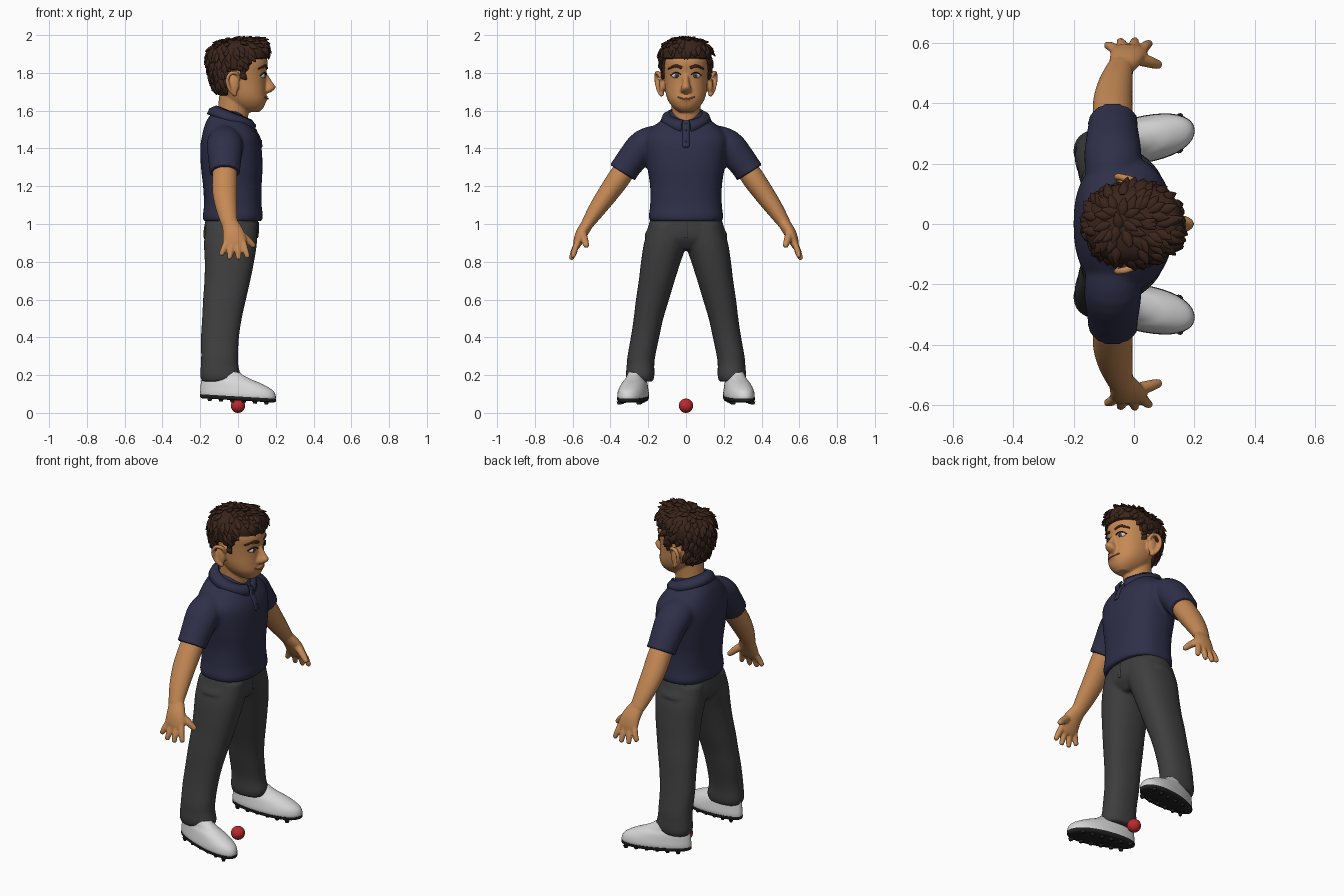
import bpy, bmesh, math, random
from mathutils import Vector
from mathutils.bvhtree import BVHTree

if "Cube" in bpy.data.objects:
    bpy.data.objects.remove(bpy.data.objects["Cube"])
random.seed(4)


def material(name, *rgb):
    m = bpy.data.materials.new(name)
    m.use_nodes = True
    m.diffuse_color = (*rgb, 1)
    m.node_tree.nodes["Principled BSDF"].inputs["Base Color"].default_value = (*rgb, 1)
    return m


SKIN = material("warm skin", .56, .25, .09)
LIP = material("lip brown", .40, .14, .06)
NAVY = material("navy cloth", .028, .029, .066)
GREY = material("charcoal cloth", .048, .048, .048)
HAIR = material("dark brown hair", .042, .018, .011)
WHITE = material("white leather", .68, .68, .68)
BLACK = material("black rubber", .015, .015, .016)
RED = material("red ball", .5, .022, .028)
IRIS = material("grey iris", .09, .075, .065)


def resample(rows, k=4):
    """Catmull-Rom interpolation of rows of numbers."""
    out = []
    for i in range(len(rows) - 1):
        quad = [rows[min(max(i + d, 0), len(rows) - 1)] for d in (-1, 0, 1, 2)]
        for j in range(k):
            t = j / k
            out.append([.5 * (2*b + (c-a)*t + (2*a-5*b+4*c-d)*t*t + (3*b-a-3*c+d)*t**3)
                        for a, b, c, d in zip(*quad)])
    return out + [list(rows[-1])]


def skin_rings(bm, rings):
    loops = [[bm.verts.new(p) for p in r] for r in rings]
    n = len(loops[0])
    for a, b in zip(loops, loops[1:]):
        for i in range(n):
            bm.faces.new((a[i], a[(i+1) % n], b[(i+1) % n], b[i]))
    bm.faces.new(loops[0])
    bm.faces.new(loops[-1])


def power(v, p):
    return math.copysign(abs(v) ** p, v)


def slab(bm, rows, p=.88, side=1, seg=40):
    """Stack of level rings; rows are z, back, front, y from, y to (or half width)."""
    rows = [r if len(r) == 5 else (*r[:3], -r[3], r[3]) for r in rows]
    rings = []
    for z, xb, xf, y0, y1 in resample(rows):
        ring = []
        for i in range(seg):
            a = math.tau * i / seg
            ring.append(Vector(((xb+xf)/2 + (xf-xb)/2 * power(math.cos(a), p),
                                side * ((y0+y1)/2 + (y1-y0)/2 * power(math.sin(a), p)), z)))
        rings.append(ring)
    skin_rings(bm, rings)


def tube(bm, pts, side=1, hint=(1, 0, 0), seg=16, k=4, rounded=True):
    """Oval tube; points are x, y, z, radius along hint, radius across."""
    rows = resample(pts, k)
    pos = [Vector(r[:3]) for r in rows]
    rings = []

    def ring(c, u, v, ra, rb):
        pts = [c + u*ra*math.cos(math.tau*i/seg) + v*rb*math.sin(math.tau*i/seg) for i in range(seg)]
        rings.append([Vector((q.x, side*q.y, q.z)) for q in pts])

    for i, r in enumerate(rows):
        t = (pos[min(i+1, len(pos)-1)] - pos[max(i-1, 0)]).normalized()
        u = Vector(hint)
        u = (u - t * u.dot(t)).normalized()
        ring(pos[i], u, t.cross(u), r[3], r[4])
    if rounded:
        ring(pos[-1] + t*r[4]*.6, u, t.cross(u), r[3]*.65, r[4]*.65)
    skin_rings(bm, rings)


def ball(bm, centre, radii, seg=20):
    vs = bmesh.ops.create_uvsphere(bm, u_segments=seg, v_segments=seg*2//3, radius=1)["verts"]
    for v in vs:
        v.co = Vector(c + q*r for c, q, r in zip(centre, v.co, radii))


def finish(bm, name, mat, voxel=0, smooth=4):
    bmesh.ops.recalc_face_normals(bm, faces=bm.faces)
    me = bpy.data.meshes.new(name)
    bm.to_mesh(me)
    bm.free()
    me.materials.append(mat)
    ob = bpy.data.objects.new(name, me)
    bpy.context.collection.objects.link(ob)
    bpy.ops.object.select_all(action="DESELECT")
    ob.select_set(True)
    bpy.context.view_layer.objects.active = ob
    bpy.ops.object.shade_smooth_by_angle(angle=math.radians(50))
    if voxel:
        m = ob.modifiers.new("blend", "REMESH")
        m.mode, m.voxel_size, m.use_smooth_shade = "VOXEL", voxel, True
        m = ob.modifiers.new("soften", "SMOOTH")
        m.factor, m.iterations = .5, smooth
    return ob


def surface(tree, y, z):
    return tree.ray_cast(Vector((1, y, z)), Vector((-1, 0, 0)))[0].x


SIDES = ((1, "left"), (-1, "right"))

# Shirt body with sleeves
bm = bmesh.new()
slab(bm, [(1.015, -.18, .125, .19), (1.04, -.187, .132, .197), (1.1, -.18, .125, .19),
          (1.2, -.185, .125, .19), (1.3, -.196, .13, .205), (1.4, -.2, .125, .22),
          (1.46, -.192, .11, .22), (1.51, -.18, .08, .18), (1.55, -.165, .05, .13),
          (1.6, -.13, .02, .08)], p=.82)
for s, _ in SIDES:
    tube(bm, [(-.07, .12, 1.45, .085, .08), (-.07, .22, 1.42, .095, .083),
              (-.07, .285, 1.345, .088, .08), (-.07, .325, 1.29, .082, .077),
              (-.07, .337, 1.272, .086, .08)], s, seg=28, rounded=False)
shirt_tree = BVHTree.FromBMesh(bm)
finish(bm, "shirt", NAVY, .009, 5)

# Button placket
bm = bmesh.new()
tube(bm, [(surface(shirt_tree, 0, z), 0, z, .018, .007) for z in (1.53, 1.49, 1.45, 1.41)], hint=(0, 1, 0))
for z in (1.495, 1.44):
    ball(bm, (surface(shirt_tree, 0, z) + .007, 0, z), (.004, .006, .006), 10)
finish(bm, "shirt_placket", NAVY)

# Folded collar, open at the front
bm = bmesh.new()
rows = []
for i in range(49):
    a = .2 + (math.tau - .4) * i / 48
    c, s = math.cos(a), math.sin(a)
    tip = max(0, c - .6) * .06
    x = -.02 + .095 * c
    top = Vector((x, .088 * s, 1.582 - .4 * x))
    low = Vector((-.035 + .13 * c, .135 * s, top.z - .045 - tip))
    rows.append([bm.verts.new(q) for q in (top, (top + low) / 2 + Vector((.012*c, .012*s, .006)), low)])
for a, b in zip(rows, rows[1:]):
    for i in range(2):
        bm.faces.new((a[i], b[i], b[i+1], a[i+1]))
collar = finish(bm, "collar", NAVY)
collar.modifiers.new("thickness", "SOLIDIFY").thickness = .012

# Trousers
bm = bmesh.new()
slab(bm, [(.865, -.13, .06, .05), (.92, -.18, .1, .21), (.98, -.18, .108, .202), (1.05, -.165, .105, .18)])
for s, _ in SIDES:
    slab(bm, [(.165, -.19, 0, .175, .31), (.2, -.2, .012, .167, .318), (.25, -.197, .002, .168, .314),
              (.3, -.195, 0, .163, .31), (.4, -.196, .005, .142, .292), (.5, -.19, .02, .12, .277),
              (.6, -.185, .042, .09, .265), (.7, -.178, .065, .06, .25), (.8, -.176, .085, .028, .238),
              (.9, -.18, .1, -.005, .222), (1, -.17, .1, -.01, .19)], side=s)
trouser_tree = BVHTree.FromBMesh(bm)
finish(bm, "trousers", GREY, .009)
bm = bmesh.new()
tube(bm, [(surface(trouser_tree, 0, z) - .001, 0, z, .012, .005) for z in (1.01, .97, .93)], hint=(0, 1, 0))
finish(bm, "trouser_fly", GREY)

# Arms, hands and shoes
for s, side in SIDES:
    bm = bmesh.new()
    tube(bm, [(-.07, .29, 1.34, .06, .055), (-.07, .35, 1.25, .066, .06), (-.07, .41, 1.165, .065, .055),
              (-.06, .47, 1.08, .056, .046), (-.045, .523, 1.0, .043, .033)], s, seg=24)
    tube(bm, [(-.045, .515, 1.01, .042, .032), (-.025, .55, .955, .056, .032),
              (-.017, .57, .91, .062, .026), (-.015, .58, .88, .054, .018)], s, seg=24)
    for x0, x1, y1, z1 in ((-.06, -.088, .592, .84), (-.032, -.045, .605, .82),
                           (-.002, .003, .607, .818), (.027, .05, .598, .828)):
        tube(bm, [(x0, .57, .91, .016, .016), ((x0+x1)/2, (.58+y1)/2, (.9+z1)/2, .0165, .016),
                  (x1, y1, z1, .014, .013)], s)
    tube(bm, [(0, .55, .955, .022, .022), (.05, .537, .915, .02, .02), (.082, .527, .885, .015, .015)], s)
    finish(bm, side + "_arm", SKIN, .006, 3)

    def place(bm):
        # taper to the heel, turn the toe out, raise the heel
        for v in bm.verts:
            x, y, z = v.co
            v.co = (x, s * (.275 + y * (1 + .9*x) + .17*x), z - .06*x)

    bm = bmesh.new()
    slab(bm, [(.08, -.198, .197, .072), (.1, -.2, .2, .075), (.13, -.198, .185, .07), (.16, -.195, .13, .062),
              (.18, -.19, .075, .052), (.2, -.18, .03, .046), (.215, -.17, .01, .038)], p=.95)
    place(bm)
    finish(bm, side + "_shoe", WHITE)
    bm = bmesh.new()
    slab(bm, [(.066, -.19, .188, .066), (.073, -.2, .2, .075), (.087, -.201, .201, .077)], p=.95)
    for i in range(6):
        for y in (-.045, .045):
            x = -.15 + .06 * i
            slab(bm, [(.054, x-.009, x+.009, y-.009, y+.009), (.07, x-.014, x+.014, y-.014, y+.014)], 1, 1, 10)
    place(bm)
    finish(bm, side + "_sole", BLACK)

# Head, neck, nose and ears
bm = bmesh.new()
slab(bm, [(1.592, .03, .11, .035), (1.61, -.01, .13, .06), (1.63, -.04, .142, .08), (1.66, -.07, .15, .098),
          (1.7, -.1, .148, .109), (1.75, -.13, .147, .114), (1.8, -.145, .15, .118), (1.86, -.15, .157, .121),
          (1.92, -.135, .13, .108), (1.96, -.09, .07, .07)], p=.9)
head_tree = BVHTree.FromBMesh(bm)
slab(bm, [(1.5, -.12, .045, .08), (1.58, -.108, .055, .075), (1.68, -.1, .06, .08)], 1)
slab(bm, [(1.692, .12, .16, .02), (1.704, .12, .183, .03), (1.725, .12, .2, .026),
          (1.75, .12, .183, .018), (1.79, .12, .159, .014)], 1, seg=24)
ball(bm, (.125, 0, 1.667), (.033, .045, .026))
for s, _ in SIDES:
    ball(bm, (-.025, s*.128, 1.74), (.032, .016, .055))
    tube(bm, [(.005, .125, 1.765, .012, .009), (-.005, .145, 1.797, .012, .009), (-.04, .155, 1.797, .012, .01),
              (-.057, .156, 1.76, .012, .01), (-.043, .145, 1.71, .012, .01),
              (-.015, .128, 1.685, .014, .013)], s, (0, 1, 0))
finish(bm, "head", SKIN, .006, 3)

# Eyes, brows and mouth laid on the face
whites, irises, pupils, brows, lips = (bmesh.new() for _ in range(5))
for s, _ in SIDES:
    x = surface(head_tree, s*.052, 1.785)
    ball(whites, (x - .011, s*.052, 1.785), (.017, .024, .014))
    ball(irises, (x + .003, s*.05, 1.785), (.005, .012, .012))
    ball(pupils, (x + .006, s*.05, 1.785), (.003, .006, .006))
    tube(pupils, [(surface(head_tree, y, z) + .004, y, z, .004, .003)
                  for y, z in ((.027, 1.79), (.042, 1.8), (.06, 1.801), (.08, 1.787))], s)
    tube(brows, [(surface(head_tree, y, z) + .001, y, z, .005, r)
                 for y, z, r in ((.022, 1.826, .007), (.055, 1.837, .008), (.092, 1.822, .004))], s)
tube(lips, [(surface(head_tree, y, 1.665) + d, y, z, .004, .004) for y, z, d in
            ((-.044, 1.672, 0), (-.022, 1.665, .006), (0, 1.663, .009), (.022, 1.665, .006), (.044, 1.672, 0))])
for b, name, mat in ((whites, "eye_whites", WHITE), (irises, "irises", IRIS), (pupils, "pupils_and_lashes", BLACK),
                     (brows, "eyebrows", HAIR), (lips, "mouth", LIP)):
    finish(b, name, mat)


# Hair cap with a cut hairline, covered in swept tufts
def hairline(x):
    if x > .04:
        return 1.875 - max(0, .09 - x) * 1.6
    return 1.765 if x > .01 else 1.805 if x > -.06 else 1.685


bm = bmesh.new()
slab(bm, [(1.66, -.095, .03, .07), (1.7, -.12, .1, .105), (1.76, -.146, .14, .122), (1.82, -.16, .153, .131),
          (1.88, -.164, .161, .136), (1.92, -.153, .163, .13), (1.955, -.12, .153, .104),
          (1.975, -.06, .135, .06), (1.98, 0, .08, .02)], seg=56)
bm.normal_update()
faces = [f for f in bm.faces if f.calc_center_median().z > hairline(f.calc_center_median().x) + .012]
spots = []
for f in random.choices(faces, [f.calc_area() for f in faces], k=190):
    c, n = f.calc_center_median(), f.normal.copy()
    if n.dot(c - Vector((0, 0, 1.83))) < 0:
        n.negate()
    flow = Vector((c.x + .06, c.y + random.uniform(-.06, .06), -.1))
    flow = (flow - n * flow.dot(n)).normalized()
    spots.append((c, n, (flow + n * random.uniform(.15, .4)).normalized()))
for v in bm.verts:
    if v.co.z < hairline(v.co.x):
        v.co.x, v.co.y = v.co.x * .82, v.co.y * .8
for c, n, a in spots:
    if c.z < hairline(c.x) + .04:
        a = (a - n * .25) * .7
    tube(bm, [(*(c + a*d), w, h) for d, w, h in
              ((-.02, .008, .006), (0, .017, .01), (.02, .012, .007), (.038, .002, .002))],
         hint=n.cross(a), seg=8, k=2, rounded=False)
finish(bm, "hair", HAIR)

# Ball on the ground
bm = bmesh.new()
ball(bm, (0, 0, .038), (.038, .038, .038), 32)
finish(bm, "ball", RED)
